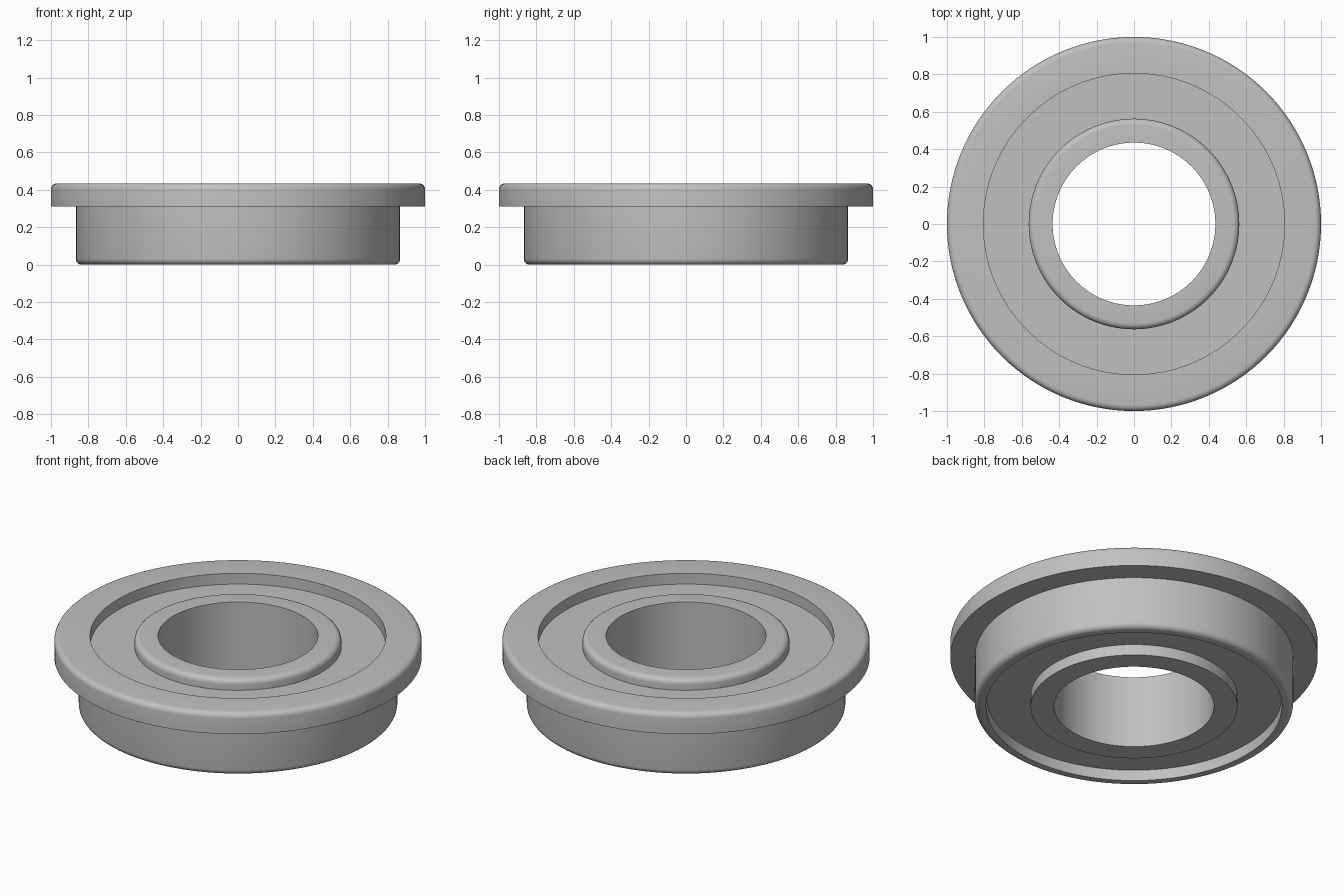
import bpy, bmesh, math

if "Cube" in bpy.data.objects:
    bpy.data.objects.remove(bpy.data.objects["Cube"])

SEGMENTS = 128
TOP, FLANGE_Z = 0.435, 0.31            # overall height, flange underside
SEAL_LOW, SEAL_HIGH = 0.065, 0.37      # recessed seal faces
R_BORE, R_INNER, R_RECESS, R_BODY, R_FLANGE = 0.435, 0.563, 0.805, 0.867, 1.0
FILLET = 0.032

steel = bpy.data.materials.new("steel_grey")
steel.diffuse_color = (0.53, 0.53, 0.53, 1)
steel.use_nodes = True
steel.node_tree.nodes["Principled BSDF"].inputs["Base Color"].default_value = steel.diffuse_color


def fillet(r, z, start, end, steps=5):
    """Quarter-round points about centre (r, z), angles in degrees."""
    angles = [math.radians(start + (end - start) * i / steps) for i in range(steps + 1)]
    return [(r + FILLET * math.cos(a), z + FILLET * math.sin(a)) for a in angles]


def revolve(name, profile):
    """Spin an (r, z) profile about z; profiles run counter-clockwise."""
    bm = bmesh.new()
    rings = []
    for r, z in profile:
        rings.append([bm.verts.new((r * math.cos(t), r * math.sin(t), z))
                      for t in (2 * math.pi * k / SEGMENTS for k in range(SEGMENTS))])
    for low, high in zip(rings, rings[1:]):
        for k in range(SEGMENTS):
            n = (k + 1) % SEGMENTS
            bm.faces.new((low[k], low[n], high[n], high[k]))
    mesh = bpy.data.meshes.new(name)
    bm.to_mesh(mesh)
    bm.free()
    mesh.materials.append(steel)
    obj = bpy.data.objects.new(name, mesh)
    bpy.context.collection.objects.link(obj)
    bpy.ops.object.select_all(action='DESELECT')
    obj.select_set(True)
    bpy.context.view_layer.objects.active = obj
    bpy.ops.object.shade_smooth_by_angle(angle=math.radians(30))
    return obj


# Flanged outer ring, rounded at the bottom and at the flange top
revolve("outer_ring",
        [(R_RECESS, SEAL_LOW), (R_RECESS, 0)]
        + fillet(R_BODY - FILLET, FILLET, -90, 0)
        + [(R_BODY, FLANGE_Z), (R_FLANGE, FLANGE_Z)]
        + fillet(R_FLANGE - FILLET, TOP - FILLET, 0, 90)
        + [(R_RECESS, TOP), (R_RECESS, SEAL_HIGH)])

# Inner ring with bore, rounded on its upper outside edge
revolve("inner_ring",
        [(R_INNER, SEAL_HIGH)]
        + fillet(R_INNER - FILLET, TOP - FILLET, 0, 90)
        + [(R_BORE, TOP), (R_BORE, 0), (R_INNER, 0), (R_INNER, SEAL_LOW)])

# Recessed seals closing the gap between the rings
revolve("top_seal", [(R_RECESS, SEAL_HIGH), (R_INNER, SEAL_HIGH)])
revolve("bottom_seal", [(R_INNER, SEAL_LOW), (R_RECESS, SEAL_LOW)])
